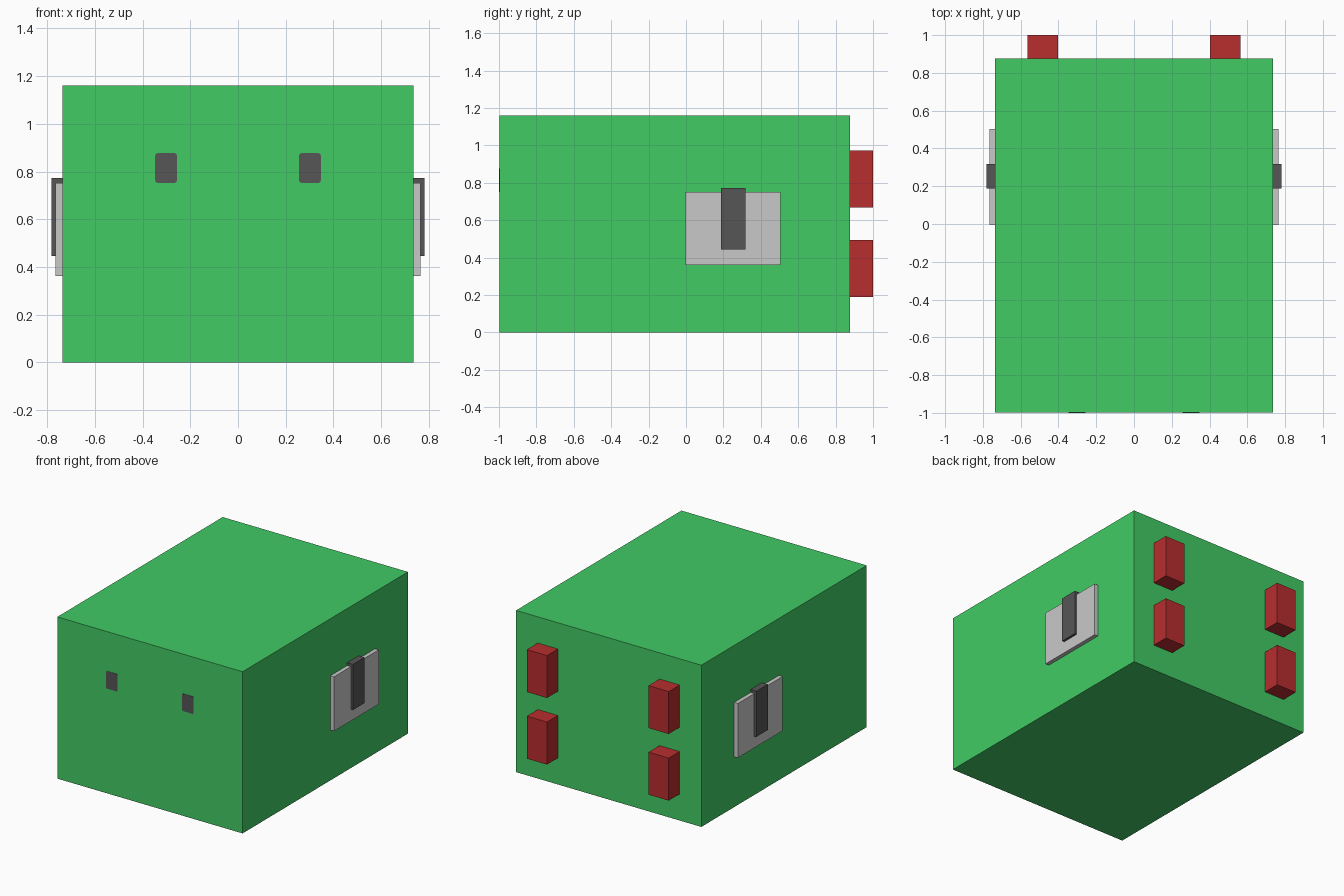
import bpy, bmesh
from mathutils import Vector

if "Cube" in bpy.data.objects:
    bpy.data.objects.remove(bpy.data.objects["Cube"])


def material(name, rgb):
    m = bpy.data.materials.new(name)
    m.diffuse_color = (*rgb, 1)
    m.use_nodes = True
    m.node_tree.nodes["Principled BSDF"].inputs["Base Color"].default_value = m.diffuse_color
    return m


GREEN = material("green", (0.054, 0.597, 0.130))
RED = material("red", (0.479, 0.027, 0.028))
LIGHT = material("light_grey", (0.584, 0.584, 0.584))
DARK = material("dark_grey", (0.092, 0.092, 0.092))


def add_object(name, bm, mat):
    bmesh.ops.recalc_face_normals(bm, faces=bm.faces)
    mesh = bpy.data.meshes.new(name)
    bm.to_mesh(mesh)
    bm.free()
    mesh.materials.append(mat)
    obj = bpy.data.objects.new(name, mesh)
    bpy.context.collection.objects.link(obj)
    return obj


def box(name, lo, hi, mat):
    """Box between two opposite corners."""
    lo, hi = Vector(lo), Vector(hi)
    bm = bmesh.new()
    bmesh.ops.create_cube(bm, size=1)
    for v in bm.verts:
        v.co = (lo + hi) / 2 + v.co * (hi - lo)
    return add_object(name, bm, mat)


def mirror_x(obj):
    obj.modifiers.new("mirror", 'MIRROR').use_axis[0] = True


# main body
FRONT, BACK, SIDE = -0.998, 0.876, 0.735
box("body", (-SIDE, FRONT, 0), (SIDE, BACK, 1.16), GREEN)

# side plates with raised handles
mirror_x(box("side_plate", (SIDE, -0.004, 0.361), (0.764, 0.504, 0.751), LIGHT))
mirror_x(box("side_handle", (SIDE, 0.188, 0.445), (0.781, 0.318, 0.772), DARK))

# four blocks on the back
for name, z0, z1 in (("lower", 0.19, 0.495), ("upper", 0.668, 0.972)):
    mirror_x(box(name + "_back_block", (0.403, BACK, z0), (0.563, 1, z1), RED))

# thin front spots with clipped corners
spot = box("front_spot", (0.256, -1, 0.752), (0.347, FRONT, 0.877), DARK)
bm = bmesh.new()
bm.from_mesh(spot.data)
corners = [e for e in bm.edges if abs(e.verts[0].co.y - e.verts[1].co.y) > 0.001]
bmesh.ops.bevel(bm, geom=corners, offset=0.01, segments=2, profile=0.5, affect='EDGES')
bm.to_mesh(spot.data)
bm.free()
mirror_x(spot)
